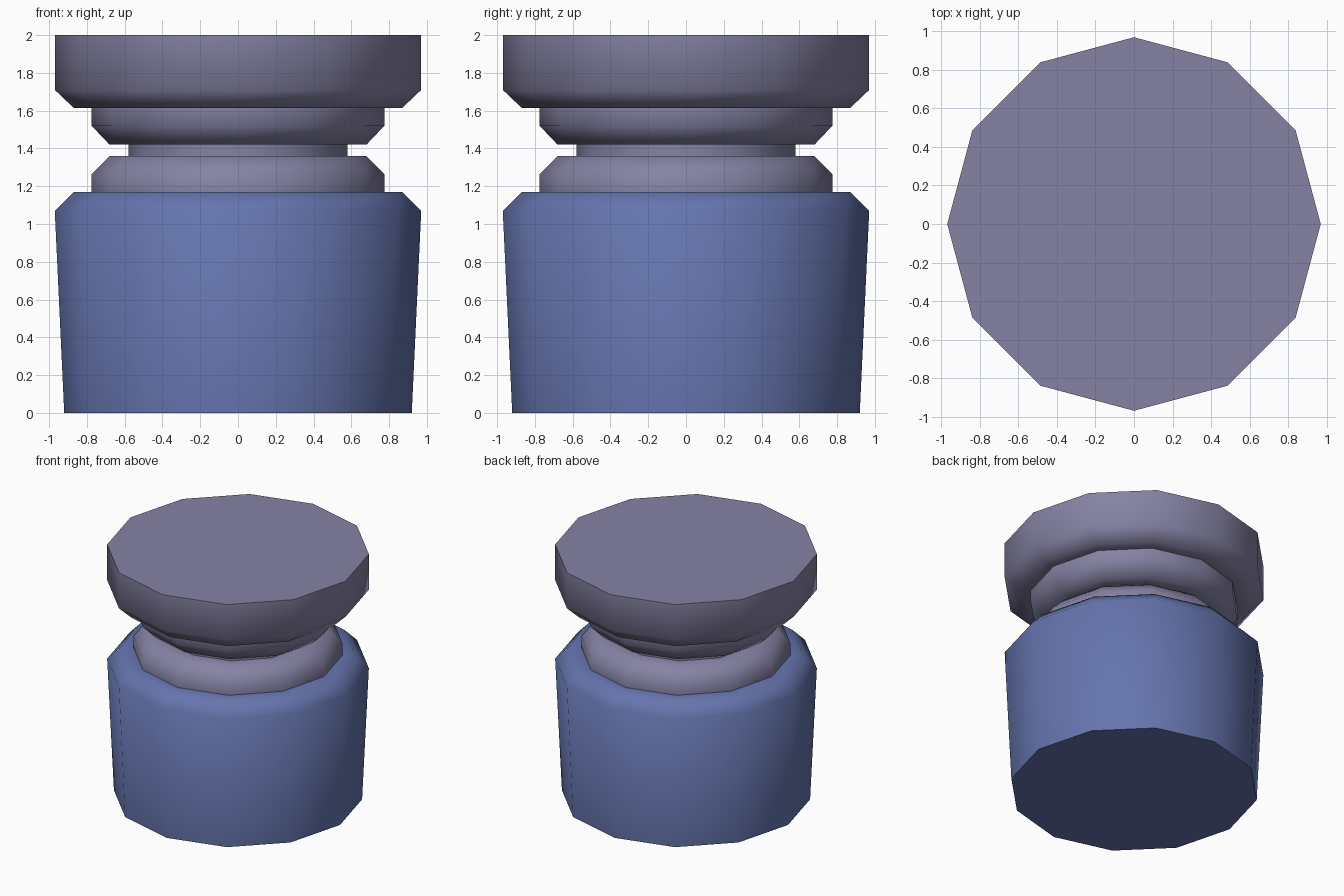
import bpy, bmesh, math

if "Cube" in bpy.data.objects:
    bpy.data.objects.remove(bpy.data.objects["Cube"])

SIDES = 12


def material(name, rgb):
    m = bpy.data.materials.new(name)
    m.diffuse_color = (*rgb, 1.0)
    m.use_nodes = True
    m.node_tree.nodes["Principled BSDF"].inputs["Base Color"].default_value = m.diffuse_color
    return m


def lathe(name, profile, mat):
    """Spin a (radius, z) profile into a closed twelve-sided solid."""
    bm = bmesh.new()
    rings = []
    for r, z in profile:
        rings.append([bm.verts.new((r * math.cos(2 * math.pi * i / SIDES),
                                    r * math.sin(2 * math.pi * i / SIDES), z))
                      for i in range(SIDES)])
    for low, high in zip(rings, rings[1:]):
        for i in range(SIDES):
            j = (i + 1) % SIDES
            bm.faces.new((low[i], low[j], high[j], high[i]))
    bm.faces.new(rings[0][::-1])
    bm.faces.new(rings[-1])
    mesh = bpy.data.meshes.new(name)
    bm.to_mesh(mesh)
    bm.free()
    mesh.materials.append(mat)
    obj = bpy.data.objects.new(name, mesh)
    bpy.context.collection.objects.link(obj)
    bpy.ops.object.select_all(action='DESELECT')
    obj.select_set(True)
    bpy.context.view_layer.objects.active = obj
    bpy.ops.object.shade_smooth_by_angle(angle=math.radians(60))
    return obj


blue = material("slate blue", (0.13, 0.175, 0.42))
grey = material("purple grey", (0.235, 0.225, 0.37))

# Blue tapered body with a chamfered shoulder
lathe("body", [(0.92, 0), (0.97, 1.07), (0.87, 1.17), (0.775, 1.17)], blue)

# Grey collar, neck, flange and cap in one turned piece
lathe("collar_and_cap", [
    (0.775, 1.17), (0.775, 1.265), (0.68, 1.36), (0.58, 1.36),
    (0.58, 1.42), (0.68, 1.42), (0.775, 1.52), (0.775, 1.615),
    (0.87, 1.615), (0.97, 1.71), (0.97, 2.0)], grey)
